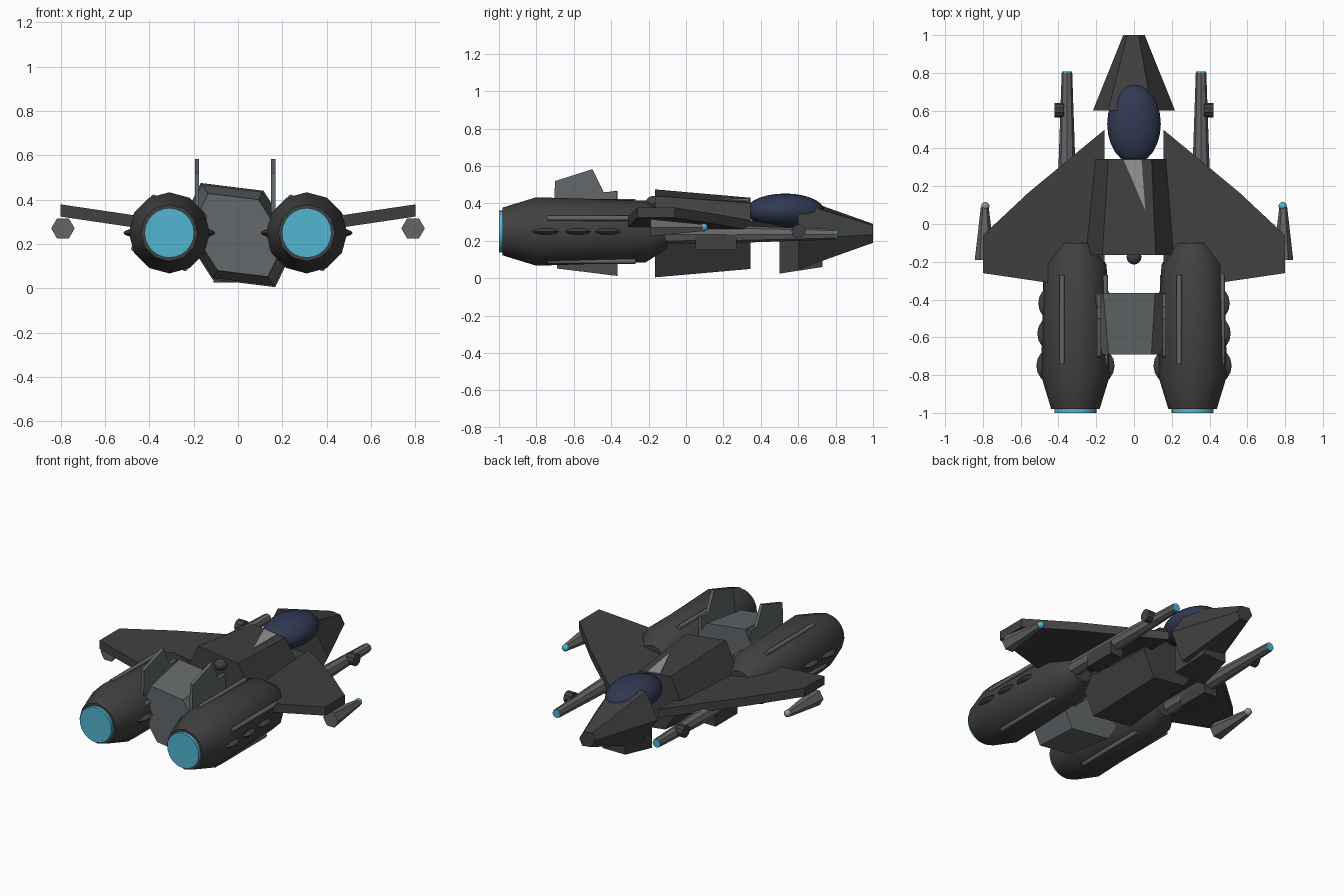
import bpy, bmesh, math
from mathutils import Vector

if "Cube" in bpy.data.objects:
    bpy.data.objects.remove(bpy.data.objects["Cube"])


def material(name, r, g, b):
    m = bpy.data.materials.new(name)
    m.diffuse_color = (r, g, b, 1)
    m.use_nodes = True
    m.node_tree.nodes["Principled BSDF"].inputs["Base Color"].default_value = m.diffuse_color
    return m


DARK = material("charcoal", 0.052, 0.052, 0.052)
GREY = material("slate_grey", 0.125, 0.14, 0.145)
STEEL = material("steel", 0.13, 0.13, 0.135)
LIGHT = material("light_grey", 0.30, 0.30, 0.31)
NAVY = material("navy_glass", 0.030, 0.041, 0.085)
CYAN = material("cyan_glow", 0.085, 0.46, 0.65)


def finish(name, bm, mat, smooth=None):
    bmesh.ops.recalc_face_normals(bm, faces=bm.faces)
    me = bpy.data.meshes.new(name)
    bm.to_mesh(me)
    bm.free()
    me.materials.append(mat)
    ob = bpy.data.objects.new(name, me)
    bpy.context.collection.objects.link(ob)
    if smooth:
        bpy.ops.object.select_all(action='DESELECT')
        bpy.context.view_layer.objects.active = ob
        ob.select_set(True)
        bpy.ops.object.shade_smooth_by_angle(angle=math.radians(smooth))
    return ob


def loft(name, rings, mat, smooth=None):
    """Skin a list of equal-length closed rings and cap both ends."""
    bm = bmesh.new()
    vs = [[bm.verts.new(p) for p in ring] for ring in rings]
    n = len(rings[0])
    for a, b in zip(vs, vs[1:]):
        for i in range(n):
            j = (i + 1) % n
            bm.faces.new((a[i], a[j], b[j], b[i]))
    bm.faces.new(vs[0])
    bm.faces.new(vs[-1])
    return finish(name, bm, mat, smooth)


def lathe(name, cx, cz, profile, sides, mat, smooth=None):
    """Round part along y from (y, radius) pairs."""
    ang = [2 * math.pi * i / sides for i in range(sides)]
    return loft(name, [[(cx + r * math.cos(a), y, cz + r * math.sin(a)) for a in ang]
                       for y, r in profile], mat, smooth)


def box(name, x0, x1, y0, y1, z0, z1, mat):
    return loft(name, [[(x0, y, z0), (x1, y, z0), (x1, y, z1), (x0, y, z1)]
                       for y in (y0, y1)], mat)


def ball(name, loc, size, mat, seg=24, rings=14):
    bm = bmesh.new()
    bmesh.ops.create_uvsphere(bm, u_segments=seg, v_segments=rings, radius=1)
    for v in bm.verts:
        v.co = Vector(loc) + v.co * Vector(size)
    return finish(name, bm, mat, 40)


# Skewed hexagonal section shared by all hull pieces
HEX = [(0.265, -0.035), (0.115, 0.20), (-0.168, 0.235)]
HEX += [(-x, -z) for x, z in HEX]


def hull(name, stations, mat):
    return loft(name, [[(x * s, y, 0.24 + z * s) for x, z in HEX]
                       for y, s in stations], mat)


hull("main_hull", [(-0.165, 1.0), (0.345, 0.81)], DARK)
hull("nose", [(0.6, 0.82), (1.0, 0.215)], DARK)
hull("rear_block", [(-0.69, 0.80), (-0.365, 0.97)], GREY)

# Chin block under the nose
loft("chin_block", [[(-w, y, z), (w, y, z), (w, y, 0.2), (-w, y, 0.2)]
                    for y, z, w in ((0.5, 0.025, 0.11), (0.73, 0.06, 0.08))], DARK)

ball("canopy", (0, 0.53, 0.36), (0.142, 0.21, 0.093), NAVY)
ball("rear_sensor", (0, -0.175, 0.405), (0.04, 0.04, 0.035), DARK, 12, 8)

# Thin panel on the spine behind the canopy
tri = [(-0.055, 0.34, 0.420), (0.04, 0.34, 0.408), (0.06, 0.07, 0.427)]
loft("spine_panel", [[(x, y, z + d) for x, y, z in tri] for d in (-0.002, 0.005)], LIGHT)

# Upright tail plates
FIN = [(-0.71, 0.30), (-0.70, 0.52), (-0.50, 0.583), (-0.44, 0.46), (-0.37, 0.465), (-0.37, 0.30)]
for name, x in (("left_tail_fin", -0.185), ("right_tail_fin", 0.16)):
    loft(name, [[(x + d, y, z) for y, z in FIN] for d in (-0.01, 0.01)], GREY)

WING = [(0.155, 0.50), (0.56, 0.165), (0.80, -0.06), (0.80, -0.26), (0.46, -0.31), (0.155, -0.33)]

for side, s in (("left", -1), ("right", 1)):
    # Wing rising towards the tip
    loft(side + "_wing", [[(s * x, y, 0.228 + 0.148 * (x - 0.155) + t) for x, y in WING]
                          for t in (0, 0.055)], DARK)

    # Wingtip pod with lamp
    lathe(side + "_wingtip_pod", s * 0.79, 0.27, [(-0.19, 0.053), (0.09, 0.021)], 6, STEEL)
    ball(side + "_wingtip_lamp", (s * 0.787, 0.095, 0.272), (0.022,) * 3,
         CYAN if s > 0 else LIGHT, 12, 8)

    # Cannon, housing and side knob
    cx = s * 0.355
    lathe(side + "_cannon", cx, 0.235, [(-0.11, 0.05), (0.30, 0.045), (0.80, 0.028)], 8, STEEL)
    lathe(side + "_cannon_tip", cx, 0.235, [(0.80, 0.027), (0.807, 0.027)], 8, CYAN)
    box(side + "_cannon_housing", cx - 0.045, cx + 0.045, 0.05, 0.27, 0.15, 0.235, DARK)
    knob = [(0.59 + 0.038 * math.cos(a), 0.25 + 0.038 * math.sin(a))
            for a in [i * math.pi / 5 for i in range(10)]]
    loft(side + "_cannon_knob", [[(s * x, y + 0.012, z) for y, z in knob]
                                 for x in (0.37, 0.422)], DARK)

    # Engine barrel and glowing exhaust
    ex, ez = s * 0.31, 0.25
    lathe(side + "_engine", ex, ez, [(-0.98, 0.128), (-0.80, 0.183), (-0.215, 0.165),
                                     (-0.10, 0.09)], 12, DARK, 32)
    lathe(side + "_exhaust", ex, ez, [(-1.0, 0.112), (-0.975, 0.112)], 24, CYAN, 32)

    # Four raised rails around the engine
    for k in range(4):
        a = math.radians(24 + 90 * k)
        lathe(f"{side}_engine_rail_{k + 1}", ex + 0.174 * math.cos(a), ez + 0.174 * math.sin(a),
              [(-0.74, 0.014), (-0.27, 0.014)], 8, STEEL, 50)

    # Rows of flat rounded ribs on both flanks
    for d in (-1, 1):
        for k, y in enumerate((-0.42, -0.58, -0.75)):
            ball(f"{side}_engine_rib_{'inner' if d * s < 0 else 'outer'}_{k + 1}",
                 (ex + d * (0.112 + 0.005 * k), y, ez), (0.085, 0.095, 0.022), DARK, 16, 8)
